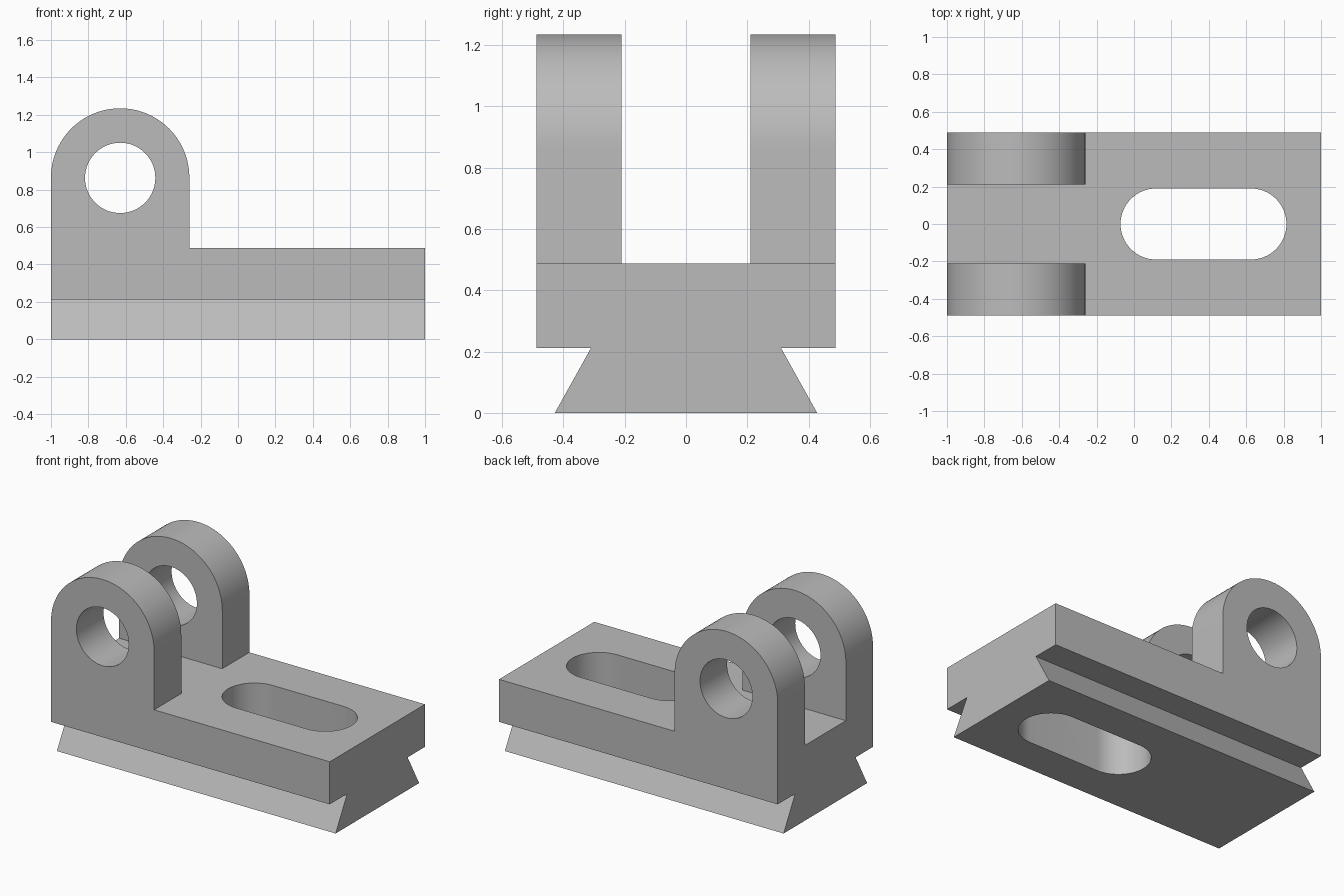
import bpy, bmesh, math
from mathutils import Vector

if "Cube" in bpy.data.objects:
    bpy.data.objects.remove(bpy.data.objects["Cube"], do_unlink=True)

DECK = 0.488          # height of the flat deck
HALF = 0.488          # half of the width
LUG_X, LUG_Z, LUG_R = -0.63, 0.865, 0.37

steel = bpy.data.materials.new("plain grey")
steel.use_nodes = True
grey = (0.5, 0.5, 0.5, 1)
steel.diffuse_color = grey
steel.node_tree.nodes["Principled BSDF"].inputs["Base Color"].default_value = grey


def arc(cx, cy, r, start, end, steps):
    angles = [math.radians(start + (end - start) * i / steps) for i in range(steps + 1)]
    return [(cx + r * math.cos(a), cy + r * math.sin(a)) for a in angles]


def prism(name, outline, place, sweep):
    """Extrude a flat outline; place maps its 2D points into space."""
    bm = bmesh.new()
    face = bm.faces.new([bm.verts.new(place(u, v)) for u, v in outline])
    made = bmesh.ops.extrude_face_region(bm, geom=[face])["geom"]
    moved = [g for g in made if isinstance(g, bmesh.types.BMVert)]
    bmesh.ops.translate(bm, verts=moved, vec=Vector(sweep))
    bmesh.ops.recalc_face_normals(bm, faces=bm.faces)
    mesh = bpy.data.meshes.new(name)
    bm.to_mesh(mesh)
    bm.free()
    mesh.materials.append(steel)
    obj = bpy.data.objects.new(name, mesh)
    bpy.context.collection.objects.link(obj)
    return obj


def combine(target, tool, operation):
    mod = target.modifiers.new(tool.name, "BOOLEAN")
    mod.operation, mod.solver, mod.object = operation, "EXACT", tool
    bpy.context.view_layer.objects.active = target
    bpy.ops.object.modifier_apply(modifier=mod.name)
    bpy.data.objects.remove(tool, do_unlink=True)


# Side profile: flat deck with a round-topped lug
side = [(-1, 0), (1, 0), (1, DECK), (LUG_X + LUG_R, DECK)]
side += arc(LUG_X, LUG_Z, LUG_R, 0, 180, 48)
bracket = prism("clevis_bracket", side, lambda u, v: (u, -HALF - 0.1, v), (0, 2 * HALF + 0.2, 0))

# End profile: dovetail foot, body and the gap between the lugs
half_end = [(0.428, 0), (0.31, 0.212), (HALF, 0.212), (HALF, 1.4), (0.21, 1.4), (0.21, DECK)]
end = half_end + [(-y, z) for y, z in reversed(half_end)]
end_shape = prism("end_shape", end, lambda u, v: (-1.1, u, v), (2.2, 0, 0))
combine(bracket, end_shape, "INTERSECT")

# Pin hole through both lugs
hole = arc(LUG_X, LUG_Z - 0.002, 0.188, 0, 360, 64)[:-1]
combine(bracket, prism("pin_hole", hole, lambda u, v: (u, -1, v), (0, 2, 0)), "DIFFERENCE")

# Rounded slot through the deck
slot = arc(0.625, 0, 0.19, -90, 90, 32) + arc(0.118, 0, 0.19, 90, 270, 32)
combine(bracket, prism("deck_slot", slot, lambda u, v: (u, v, -0.5), (0, 0, 1.5)), "DIFFERENCE")

# Merge leftover coplanar faces, then shade
bm = bmesh.new()
bm.from_mesh(bracket.data)
bmesh.ops.remove_doubles(bm, verts=bm.verts, dist=0.0001)
bmesh.ops.dissolve_limit(bm, angle_limit=0.01, verts=bm.verts, edges=bm.edges)
bm.to_mesh(bracket.data)
bm.free()
bpy.ops.object.select_all(action="DESELECT")
bracket.select_set(True)
bpy.context.view_layer.objects.active = bracket
bpy.ops.object.shade_smooth_by_angle(angle=math.radians(30))
